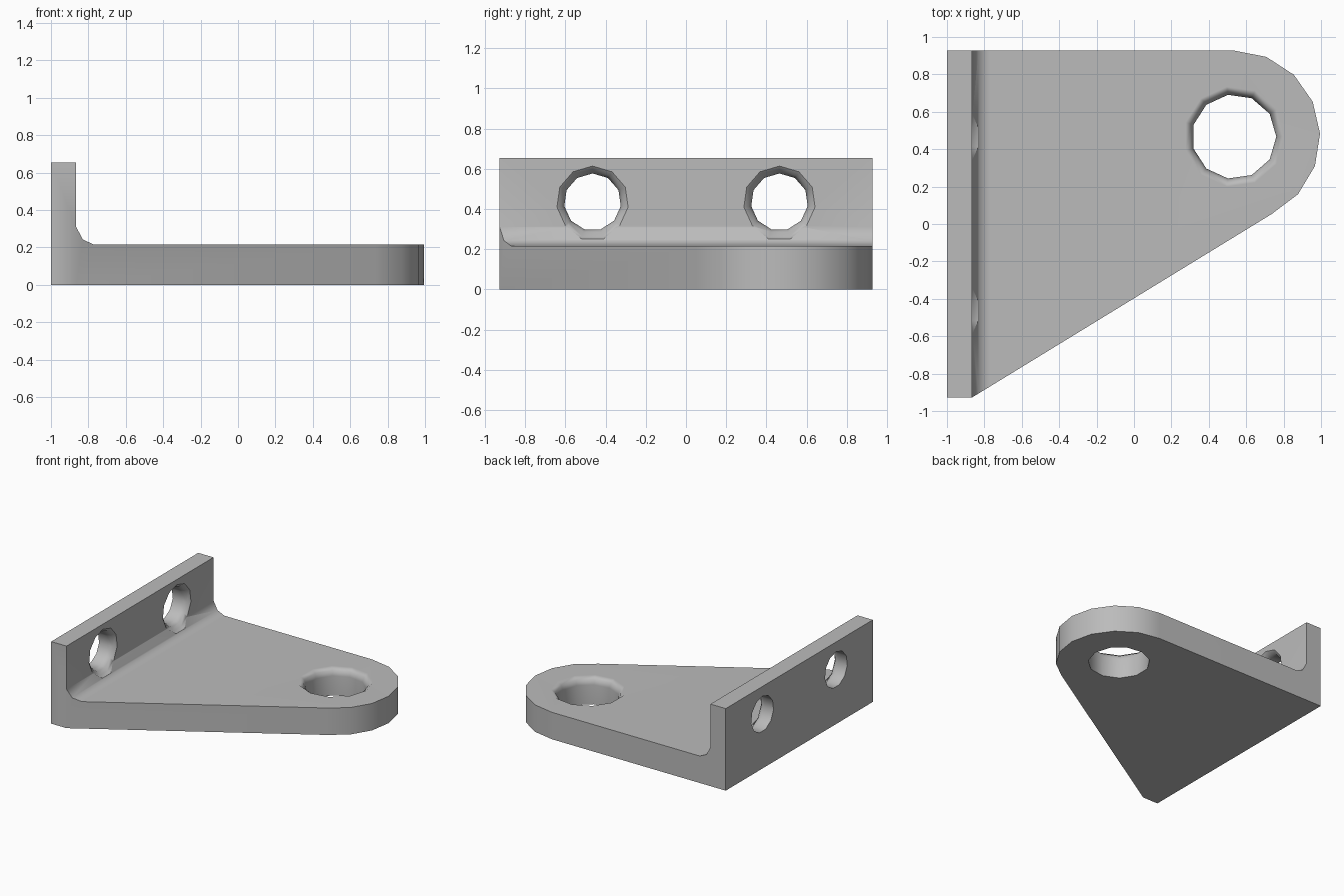
import bpy, bmesh, math
from math import radians, cos, sin, pi
from mathutils import Vector

if "Cube" in bpy.data.objects:
    bpy.data.objects.remove(bpy.data.objects["Cube"])

HALF_Y = 0.927
EYE = Vector((0.535, 0.467))
EYE_R = 0.46

steel = bpy.data.materials.new("grey_metal")
steel.use_nodes = True
colour = (0.5, 0.5, 0.5, 1)
steel.diffuse_color = colour
steel.node_tree.nodes["Principled BSDF"].inputs["Base Color"].default_value = colour


def finish(bm, name):
    bmesh.ops.recalc_face_normals(bm, faces=bm.faces)
    mesh = bpy.data.meshes.new(name)
    bm.to_mesh(mesh)
    bm.free()
    mesh.materials.append(steel)
    obj = bpy.data.objects.new(name, mesh)
    bpy.context.collection.objects.link(obj)
    return obj


def prism(name, points, direction):
    """Extrude a closed loop of 3D points along a direction."""
    bm = bmesh.new()
    face = bm.faces.new([bm.verts.new(p) for p in points])
    out = bmesh.ops.extrude_face_region(bm, geom=[face])
    moved = [v for v in out["geom"] if isinstance(v, bmesh.types.BMVert)]
    bmesh.ops.translate(bm, verts=moved, vec=direction)
    return finish(bm, name)


def hole_cutter(name, profile, place, sides=11):
    """Solid of revolution from (radius, depth) pairs; place maps (u, v, depth)."""
    bm = bmesh.new()
    rings = [[bm.verts.new(place(r * cos(2 * pi * i / sides), r * sin(2 * pi * i / sides), d))
              for i in range(sides)] for r, d in profile]
    for a, b in zip(rings, rings[1:]):
        for i in range(sides):
            j = (i + 1) % sides
            bm.faces.new((a[i], a[j], b[j], b[i]))
    bm.faces.new(rings[0])
    bm.faces.new(rings[-1])
    return finish(bm, name)


def combine(target, cutter, operation):
    mod = target.modifiers.new(operation, "BOOLEAN")
    mod.operation = operation
    mod.solver = "EXACT"
    mod.object = cutter
    cutter.hide_render = True
    bpy.ops.object.select_all(action="DESELECT")
    bpy.context.view_layer.objects.active = target
    target.select_set(True)
    bpy.ops.object.modifier_apply(modifier=mod.name)
    bpy.data.objects.remove(cutter)


# Upright flange, inner fillet and plate as one side profile
side = [(-1.1, 0), (1.1, 0), (1.1, 0.215), (-0.77, 0.215),
        (-0.83, 0.243), (-0.865, 0.31), (-0.865, 0.655), (-1.1, 0.655)]
bracket = prism("mounting_bracket", [(x, -1.2, z) for x, z in side], (0, 2.4, 0))

# Plan outline: straight back edge, rounded eye end, slanted front edge
arc = [EYE + EYE_R * Vector((cos(radians(a)), sin(radians(a)))) for a in range(-64, 91, 22)]
plan = [(-1, -HALF_Y), (-0.865, -HALF_Y)] + [tuple(p) for p in arc] + [(-1, HALF_Y)]
outline = prism("plan_outline", [(x, y, -0.2) for x, y in plan], (0, 0, 1.2))
combine(bracket, outline, "INTERSECT")

# Large hole through the plate, with a rounded upper rim
eye = hole_cutter("eye_cutter",
                  [(0.226, -0.1), (0.226, 0.155), (0.24, 0.192), (0.27, 0.215), (0.27, 0.3)],
                  lambda u, v, d: (EYE.x + u, EYE.y + v, d))
combine(bracket, eye, "DIFFERENCE")

# Two screw holes through the flange, rounded on the inner side and cut into the fillet
for y in (-0.465, 0.465):
    screw = hole_cutter("screw_cutter",
                        [(0.142, -1.1), (0.142, -0.92), (0.155, -0.885),
                         (0.18, -0.864), (0.21, -0.79), (0.21, -0.6)],
                        lambda u, v, d: (d, y + v, 0.435 + u))
    combine(bracket, screw, "DIFFERENCE")

# Smooth the curved surfaces and keep the flat faces clean
bpy.ops.object.shade_smooth_by_angle(angle=radians(40))
bracket.modifiers.new("clean_shading", "WEIGHTED_NORMAL").keep_sharp = True
